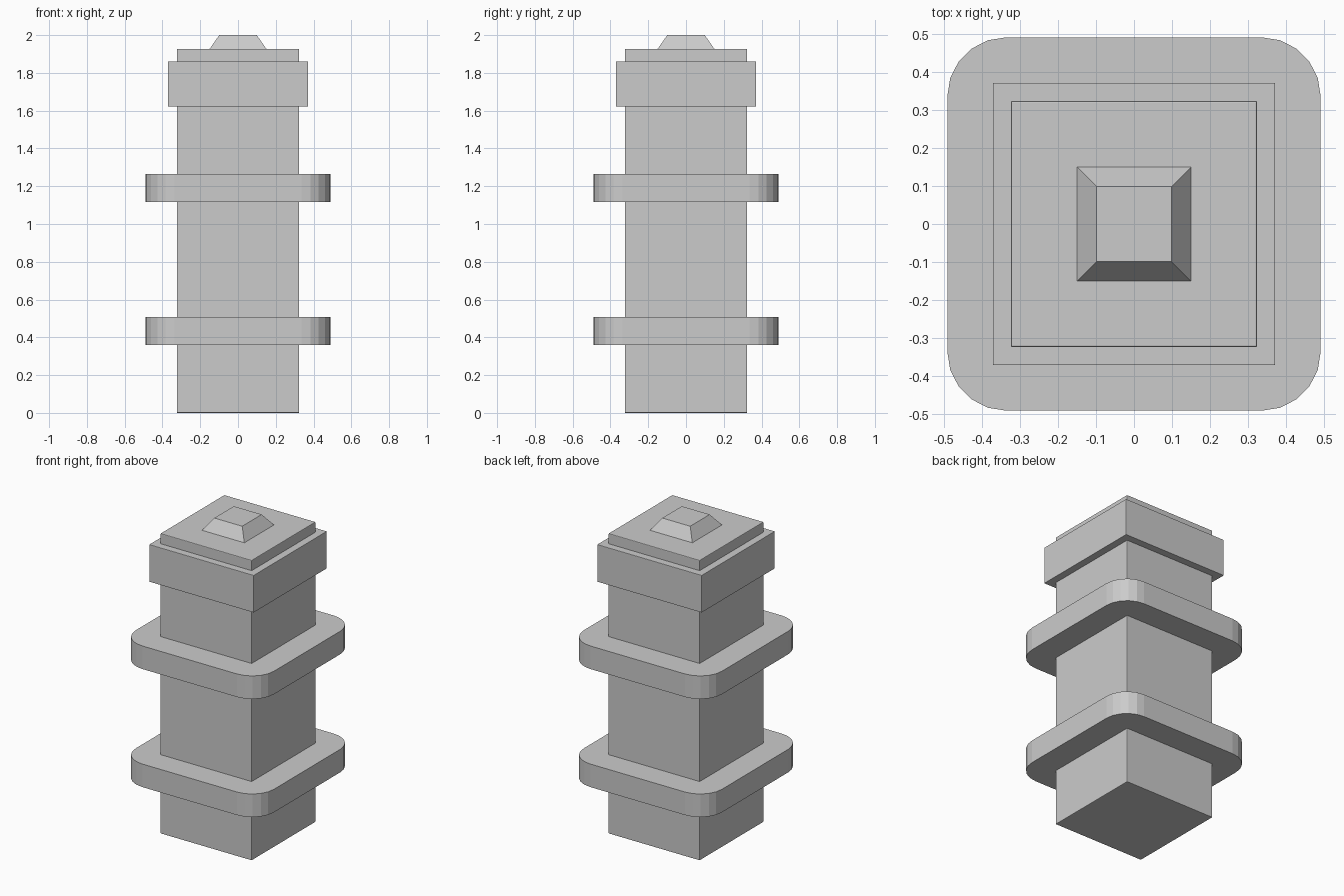
import bpy, bmesh

if "Cube" in bpy.data.objects:
    bpy.data.objects.remove(bpy.data.objects["Cube"])


def box(name, half, z0, z1, top_half=None, edge=0.0, corner=0.0):
    """Square block, optionally tapered, with tiny edge bevels or rounded upright corners."""
    bm = bmesh.new()
    bmesh.ops.create_cube(bm, size=2)
    for v in bm.verts:
        h = top_half if (top_half and v.co.z > 0) else half
        v.co = (v.co.x * h, v.co.y * h, z1 if v.co.z > 0 else z0)
    if corner:
        upright = [e for e in bm.edges
                   if abs(e.verts[0].co.z - e.verts[1].co.z) > 1e-4]
        bmesh.ops.bevel(bm, geom=upright, offset=corner, segments=5,
                        profile=0.5, affect='EDGES')
    if edge:
        bmesh.ops.bevel(bm, geom=bm.edges[:], offset=edge, segments=2,
                        profile=0.5, affect='EDGES')
    mesh = bpy.data.meshes.new(name)
    bm.to_mesh(mesh)
    bm.free()
    obj = bpy.data.objects.new(name, mesh)
    bpy.context.collection.objects.link(obj)
    return obj


# Main post, running through the bands and the cap
box("post", 0.324, 0.0, 1.927, edge=0.004)

# Two rounded bands around the post
for name, z0 in (("lower_band", 0.359), ("upper_band", 1.117)):
    box(name, 0.491, z0, z0 + 0.148, corner=0.155)

# Square collar near the top
box("collar", 0.371, 1.622, 1.861, edge=0.002)

# Tapered finial
box("finial", 0.151, 1.926, 2.0, top_half=0.099)
